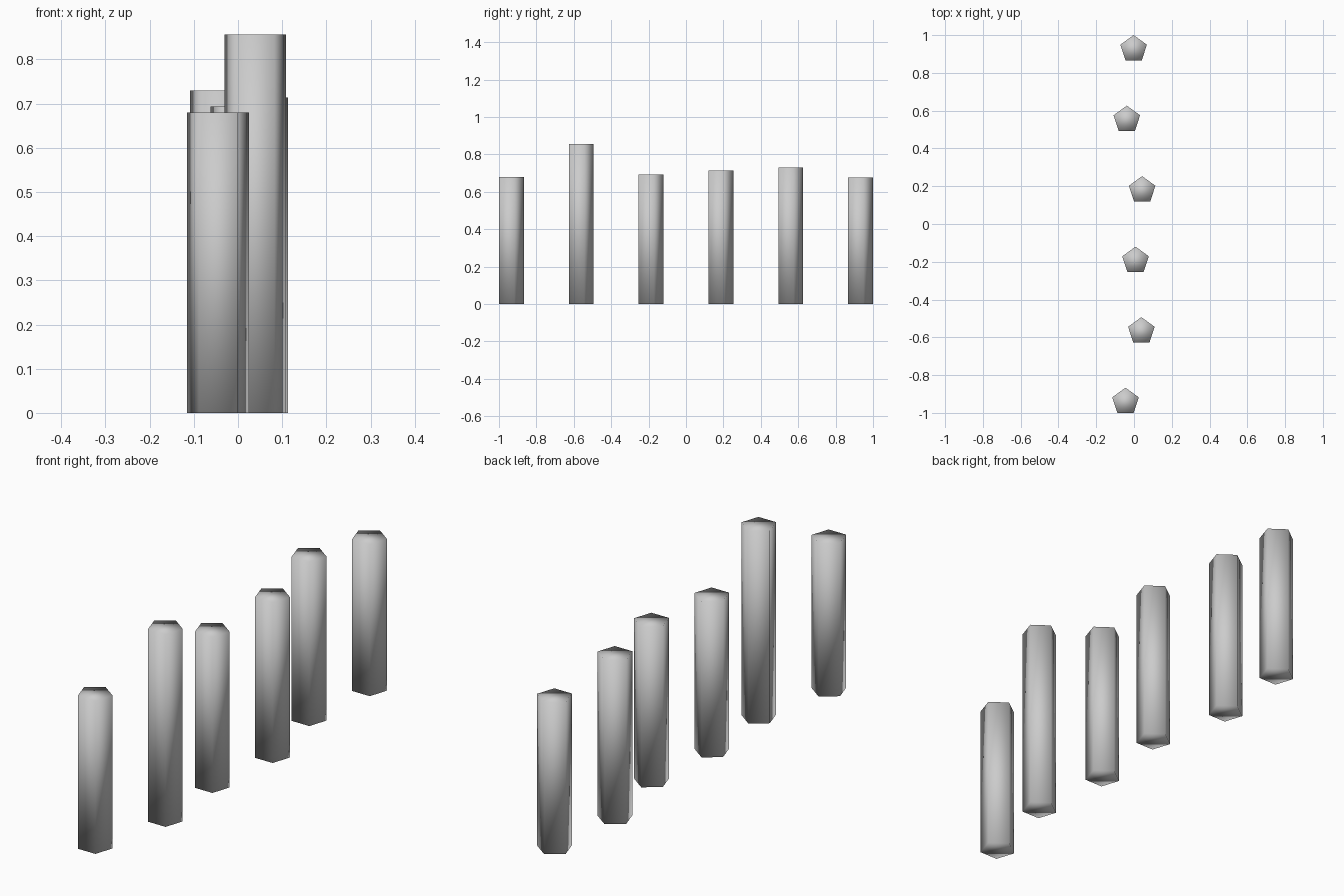
import bpy
import math

if "Cube" in bpy.data.objects:
    bpy.data.objects.remove(bpy.data.objects["Cube"])

RADIUS = 0.0737
SIDES = 5
FIRST_Y = -1 + RADIUS * math.cos(math.pi / SIDES)
LAST_Y = 1 - RADIUS

# Sideways offset and height of each post, front to back
POSTS = [(-0.045, 0.68), (0.039, 0.856), (0.008, 0.693),
         (0.043, 0.714), (-0.038, 0.73), (-0.002, 0.675)]


def add_post(index, x, y, height):
    # Five-sided smooth-shaded post with one corner pointing to +y
    bpy.ops.mesh.primitive_cylinder_add(
        vertices=SIDES, radius=RADIUS, depth=height,
        location=(x, y, height / 2))
    post = bpy.context.object
    post.name = f"fence_post_{index + 1}"
    bpy.ops.object.shade_smooth()


# Row of evenly spaced posts
for i, (x, height) in enumerate(POSTS):
    y = FIRST_Y + (LAST_Y - FIRST_Y) * i / (len(POSTS) - 1)
    add_post(i, x, y, height)
